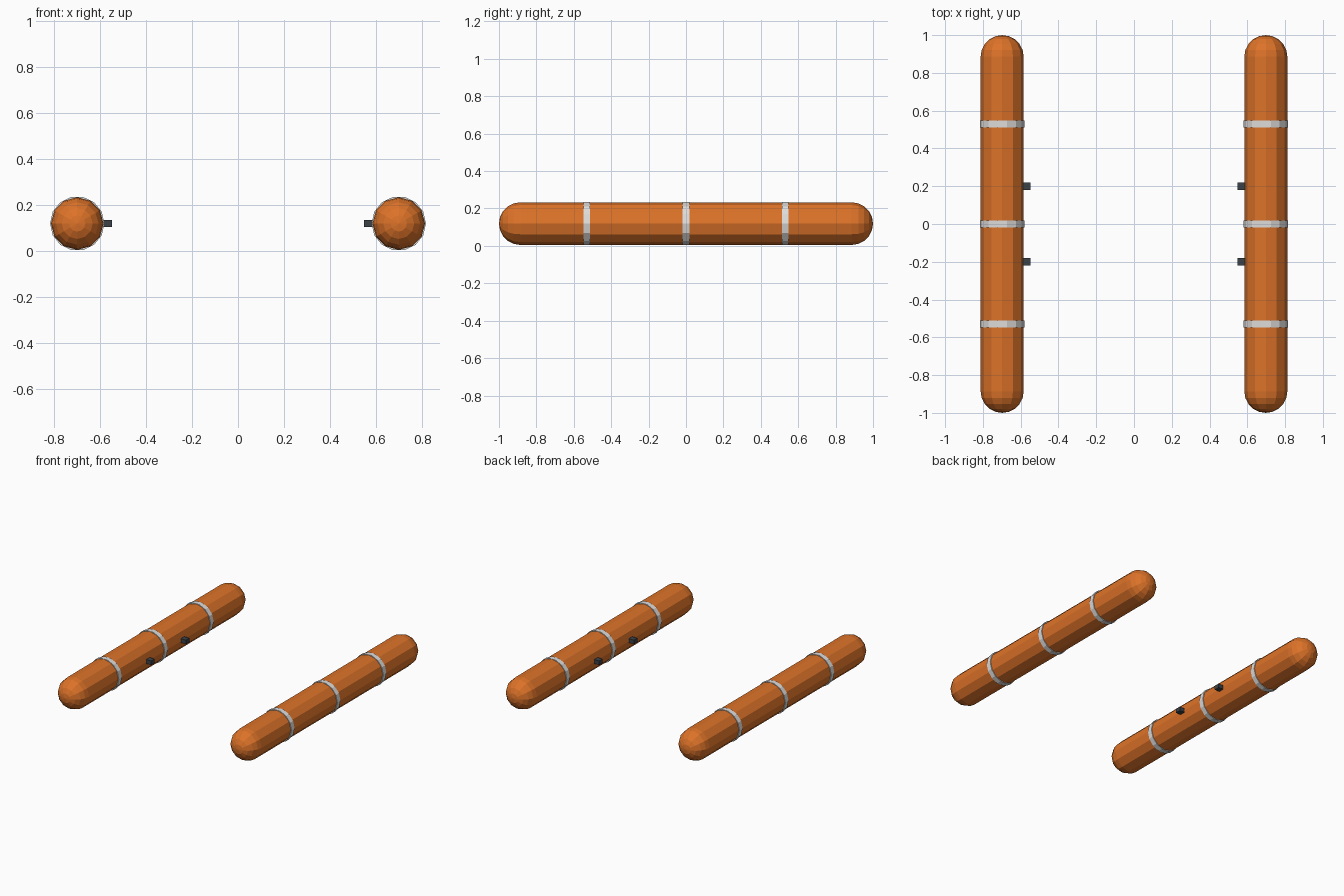
import bpy, bmesh, math
from mathutils import Vector, Matrix

if "Cube" in bpy.data.objects:
    bpy.data.objects.remove(bpy.data.objects["Cube"])

FLOAT_X, AXIS_Z, RADIUS, HALF = 0.698, 0.119, 0.114, 1.0


def material(name, rgb):
    m = bpy.data.materials.new(name)
    m.diffuse_color = (*rgb, 1)
    m.use_nodes = True
    m.node_tree.nodes["Principled BSDF"].inputs["Base Color"].default_value = m.diffuse_color
    return m


orange = material("orange", (0.72, 0.17, 0.022))
silver = material("light grey", (0.74, 0.73, 0.72))
dark = material("charcoal", (0.045, 0.055, 0.065))


def add_object(name, bm, mat, location):
    bmesh.ops.recalc_face_normals(bm, faces=bm.faces)
    me = bpy.data.meshes.new(name)
    bm.to_mesh(me)
    bm.free()
    me.materials.append(mat)
    ob = bpy.data.objects.new(name, me)
    ob.location = location
    bpy.context.collection.objects.link(ob)


def lathe_y(profile, sides, turn=0.0):
    """Spin (radius, y) points round the y axis."""
    bm = bmesh.new()
    vs = [bm.verts.new((r * math.cos(turn), y, r * math.sin(turn))) for r, y in profile]
    edges = [bm.edges.new(p) for p in zip(vs, vs[1:])]
    bmesh.ops.spin(bm, geom=vs + edges, cent=(0, 0, 0), axis=(0, 1, 0),
                   angle=math.tau, steps=sides)
    bmesh.ops.remove_doubles(bm, verts=bm.verts, dist=1e-4)
    return bm


# rounded end profile, then its mirror for the other end
CAP_STEPS = 5
cap = [(RADIUS * math.sin(a), HALF - RADIUS + RADIUS * math.cos(a))
       for a in (math.pi / 2 * i / CAP_STEPS for i in range(CAP_STEPS + 1))]
capsule = cap + [(r, -y) for r, y in reversed(cap)]

for side, label in ((-1, "left"), (1, "right")):
    # long rounded float tube
    add_object(f"{label}_float", lathe_y(capsule, 12), orange,
               (side * FLOAT_X, 0, AXIS_Z))

    # straps round the tube
    for i, y in enumerate((-0.53, 0, 0.53)):
        ring = [(0.1, -0.018), (0.118, -0.018), (0.118, 0.018), (0.1, 0.018)]
        add_object(f"{label}_strap_{i + 1}", lathe_y(ring, 14), silver,
                   (side * FLOAT_X, y, AXIS_Z))

    # small mounting lugs on the inner side
    for i, y in enumerate((-0.2, 0.2)):
        bm = bmesh.new()
        bmesh.ops.create_cube(bm, size=1, matrix=Matrix.Diagonal((0.05, 0.04, 0.03, 1)))
        add_object(f"{label}_lug_{i + 1}", bm, dark, (side * 0.573, y, AXIS_Z + 0.001))
